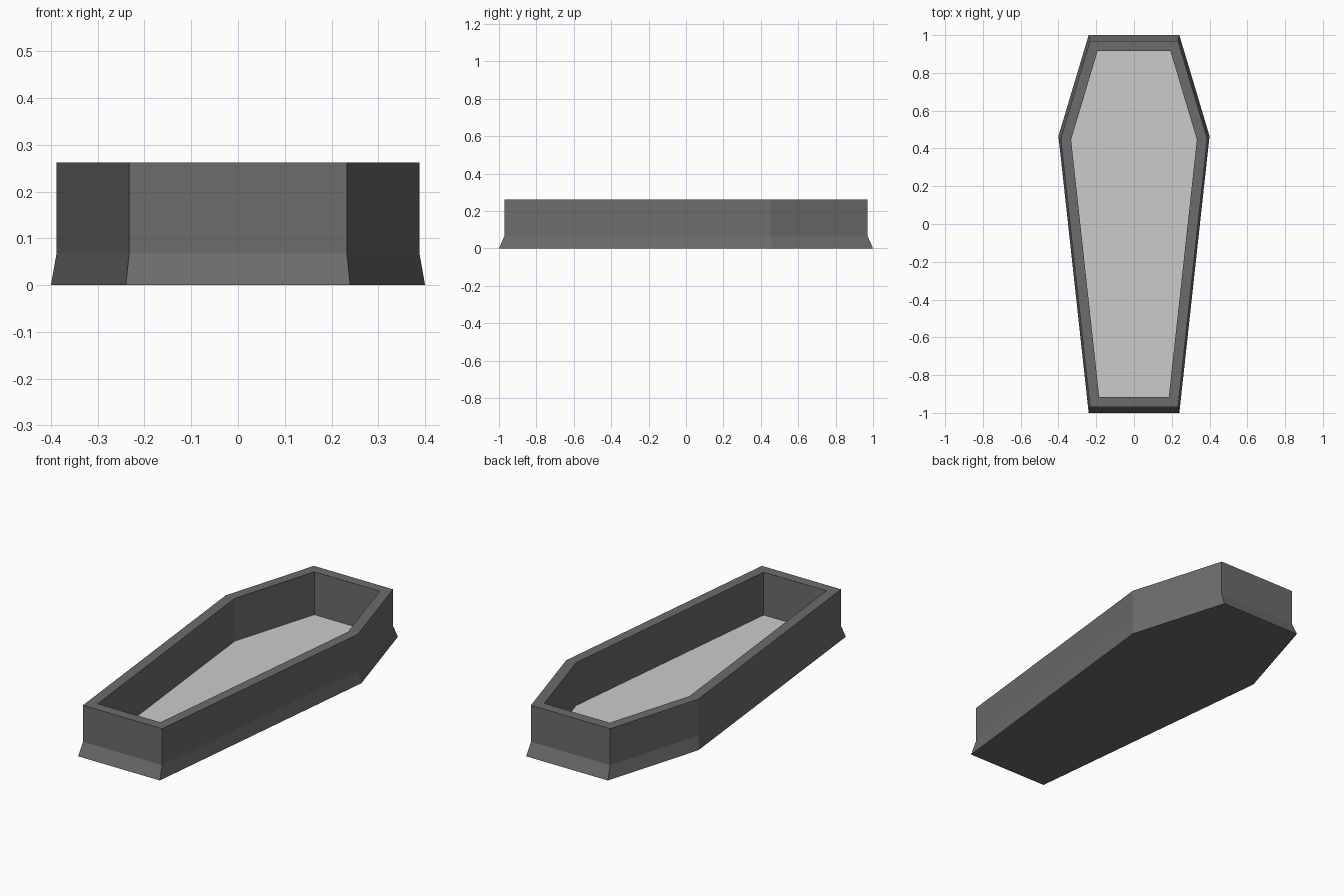
import bpy, bmesh

if "Cube" in bpy.data.objects:
    bpy.data.objects.remove(bpy.data.objects["Cube"])

THICK = 0.054      # wall thickness
FLOOR_Z = 0.034    # inside floor height
half = [(0.24, -1.0), (0.40, 0.466), (0.24, 1.0)]
outline = half + [(-x, y) for x, y in reversed(half)]


def material(name, v):
    m = bpy.data.materials.new(name)
    m.diffuse_color = (v, v, v, 1)
    m.use_nodes = True
    m.node_tree.nodes["Principled BSDF"].inputs["Base Color"].default_value = m.diffuse_color
    return m


bm = bmesh.new()

# Outer shell: flared plinth, then straight walls
rings = [[bm.verts.new((x * s, y * s, z)) for x, y in outline]
         for s, z in ((1, 0), (0.97, 0.068), (0.97, 0.262))]
n = len(outline)
bm.faces.new(reversed(rings[0]))
for low, high in zip(rings, rings[1:]):
    for i in range(n):
        j = (i + 1) % n
        bm.faces.new((low[i], low[j], high[j], high[i]))
top = bm.faces.new(rings[-1])
bm.normal_update()

# Rim of even width
bmesh.ops.inset_region(bm, faces=[top], thickness=THICK, use_even_offset=True)

# Hollow: inner walls down to a lighter floor
rim_inner = list(top.verts)
bm.faces.remove(top)
base = [bm.verts.new((v.co.x, v.co.y, FLOOR_Z)) for v in rim_inner]
for i in range(n):
    j = (i + 1) % n
    bm.faces.new((base[i], base[j], rim_inner[j], rim_inner[i]))
floor = bm.faces.new(base)
floor.material_index = 1
bmesh.ops.recalc_face_normals(bm, faces=bm.faces)

mesh = bpy.data.meshes.new("coffin_box")
bm.to_mesh(mesh)
bm.free()
mesh.materials.append(material("dark_shell", 0.15))
mesh.materials.append(material("light_floor", 0.8))
obj = bpy.data.objects.new("coffin_box", mesh)
bpy.context.collection.objects.link(obj)
